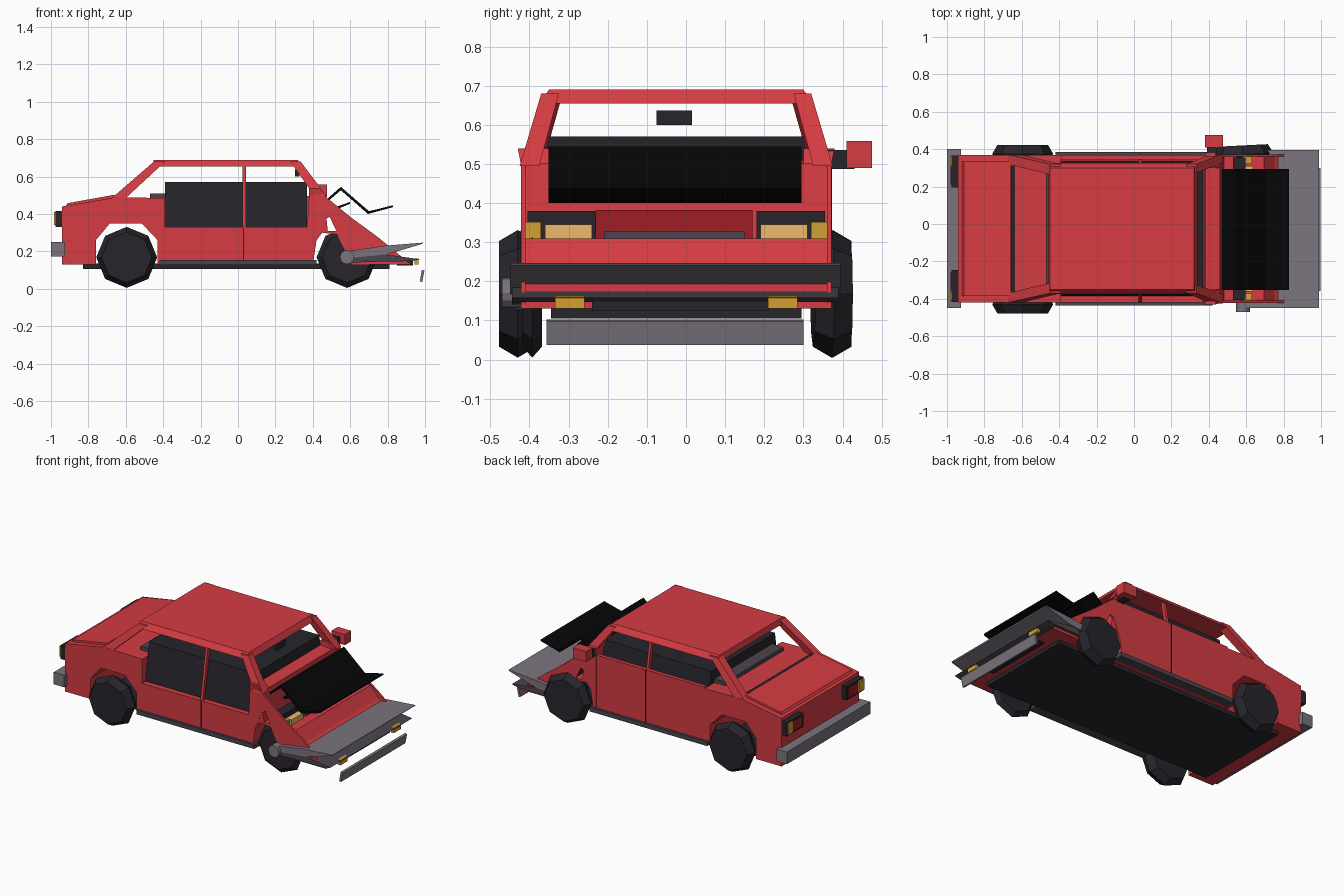
import bpy, bmesh, math
from mathutils import Matrix

CY = -0.025  # centre line of the car body


def material(name, rgb):
    m = bpy.data.materials.new(name)
    m.diffuse_color = (*rgb, 1)
    return m


RED = material("red_paint", (0.66, 0.045, 0.055))
DEEP = material("deep_red", (0.35, 0.012, 0.02))
DARK = material("dark_trim", (0.02, 0.018, 0.024))
BLACK = material("black", (0.002, 0.002, 0.002))
GREY = material("grey_metal", (0.2, 0.175, 0.21))
MID = material("mid_grey", (0.07, 0.06, 0.075))
AMBER = material("amber", (0.65, 0.35, 0.03))
LAMP = material("lamp", (0.85, 0.48, 0.15))


def finish(name, bm, mat):
    bmesh.ops.recalc_face_normals(bm, faces=bm.faces)
    me = bpy.data.meshes.new(name)
    bm.to_mesh(me)
    bm.free()
    me.materials.append(mat)
    ob = bpy.data.objects.new(name, me)
    bpy.context.collection.objects.link(ob)
    return ob


def prism(name, pts, y0, y1, mat):
    """Side (x, z) outline extruded across the car."""
    bm = bmesh.new()
    f = bm.faces.new([bm.verts.new((x, y0, z)) for x, z in pts])
    r = bmesh.ops.extrude_face_region(bm, geom=[f])
    vs = [v for v in r["geom"] if isinstance(v, bmesh.types.BMVert)]
    bmesh.ops.translate(bm, verts=vs, vec=(0, y1 - y0, 0))
    return finish(name, bm, mat)


def loft(name, low, high, mat):
    """Two horizontal rectangles (x0, x1, y0, y1, z) joined into a solid."""
    bm = bmesh.new()
    rings = []
    for x0, x1, y0, y1, z in (low, high):
        rings.append([bm.verts.new(p) for p in
                      ((x0, y0, z), (x1, y0, z), (x1, y1, z), (x0, y1, z))])
    a, b = rings
    bm.faces.new(a)
    bm.faces.new(b)
    for i in range(4):
        j = (i + 1) % 4
        bm.faces.new((a[i], a[j], b[j], b[i]))
    return finish(name, bm, mat)


def box(name, x0, x1, y0, y1, z0, z1, mat):
    return loft(name, (x0, x1, y0, y1, z0), (x0, x1, y0, y1, z1), mat)


def both(name, low, high, mat):
    """Loft on both sides; y is measured outwards from the centre line."""
    for s, side in ((-1, "right"), (1, "left")):
        a, b = [(r[0], r[1], CY + s * r[2], CY + s * r[3], r[4]) for r in (low, high)]
        loft(f"{side}_{name}", a, b, mat)


def both_box(name, x0, x1, y0, y1, z0, z1, mat):
    both(name, (x0, x1, y0, y1, z0), (x0, x1, y0, y1, z1), mat)


def wheel(name, x, y, half=0.048, tilt=0):
    """Eight-sided tyre with a ridged tread."""
    bm = bmesh.new()
    rings = []
    for dy, r in ((-half, 0.135), (0, 0.163), (half, 0.135)):
        rings.append([bm.verts.new((r * math.sin(k * math.pi / 4), dy,
                                    r * math.cos(k * math.pi / 4))) for k in range(8)])
    for a, b in zip(rings, rings[1:]):
        for i in range(8):
            j = (i + 1) % 8
            bm.faces.new((a[i], a[j], b[j], b[i]))
    bm.faces.new(rings[0])
    bm.faces.new(rings[2])
    bm.transform(Matrix.Translation((x, y, 0.168)) @ Matrix.Rotation(tilt, 4, 'Z'))
    finish(name, bm, DARK)


# Lower body with open wheel arches and an open engine bay
prism("body", [
    (-0.94, 0.13), (-0.76, 0.13), (-0.76, 0.26), (-0.685, 0.35), (-0.515, 0.35),
    (-0.43, 0.26), (-0.43, 0.13), (0.40, 0.13), (0.42, 0.26), (0.45, 0.30),
    (0.53, 0.29), (0.61, 0.13), (0.925, 0.13), (0.75, 0.24), (0.695, 0.31),
    (0.48, 0.31), (0.46, 0.50), (0.38, 0.51), (0.37, 0.33), (-0.39, 0.33),
    (-0.39, 0.485), (-0.65, 0.49), (-0.94, 0.44)], -0.42, 0.37, RED)
# Crushed front wings
for side, y in (("right", -0.422), ("left", 0.36)):
    prism(f"{side}_wing", [(0.38, 0.13), (0.40, 0.13), (0.42, 0.26), (0.465, 0.37),
                           (0.49, 0.385), (0.54, 0.28), (0.61, 0.13), (0.925, 0.13),
                           (0.75, 0.275), (0.60, 0.385), (0.46, 0.50), (0.38, 0.51)],
          y, y + 0.012, RED)
both("cowl_corner", (0.38, 0.465, 0.325, 0.397, 0.50), (0.38, 0.435, 0.325, 0.405, 0.54), RED)
# Upper doors on the left side only: the right side is torn open
box("left_upper_doors", -0.39, 0.38, 0.345, 0.37, 0.33, 0.495, RED)
prism("boot_lid", [(-0.92, 0.445), (-0.91, 0.458), (-0.66, 0.503), (-0.66, 0.48)],
      -0.385, 0.335, RED)
box("boot_seam", -0.657, -0.635, -0.36, 0.31, 0.48, 0.497, DARK)
box("parcel_shelf", -0.47, -0.38, -0.32, 0.27, 0.48, 0.51, MID)
box("floor", -0.83, 0.81, -0.345, 0.295, 0.105, 0.135, DARK)
both_box("sill", -0.42, 0.42, 0.35, 0.41, 0.128, 0.155, MID)
box("right_door_seam", 0.027, 0.033, -0.423, -0.41, 0.155, 0.33, DARK)
box("left_door_seam", 0.027, 0.033, 0.36, 0.373, 0.155, 0.495, DARK)

# Cabin
loft("interior", (-0.39, 0.37, -0.39, 0.34, 0.30), (-0.39, 0.37, -0.35, 0.30, 0.57), DARK)
loft("roof", (-0.46, 0.34, -0.375, 0.325, 0.655), (-0.45, 0.32, -0.35, 0.30, 0.69), RED)
both("windscreen_pillar", (0.41, 0.475, 0.35, 0.40, 0.495),
     (0.28, 0.335, 0.30, 0.345, 0.68), RED)
both("rear_pillar", (-0.675, -0.60, 0.345, 0.395, 0.485),
     (-0.45, -0.39, 0.29, 0.345, 0.68), RED)
both("door_pillar", (0.025, 0.042, 0.375, 0.395, 0.33),
     (0.025, 0.042, 0.315, 0.34, 0.665), RED)
box("inside_mirror", 0.305, 0.33, -0.075, 0.015, 0.60, 0.637, DARK)
box("mirror_stem", 0.39, 0.44, 0.36, 0.43, 0.487, 0.535, DARK)
box("door_mirror", 0.38, 0.475, 0.41, 0.475, 0.49, 0.558, RED)

# Buckled bonnet sheet
prism("bonnet", [(0.47, 0.475), (0.55, 0.545), (0.70, 0.415), (0.83, 0.447),
                 (0.83, 0.437), (0.695, 0.40), (0.55, 0.527), (0.48, 0.467)],
      -0.352, 0.295, BLACK)
prism("bonnet_hinge", [(0.53, 0.44), (0.60, 0.465), (0.60, 0.455), (0.54, 0.43)],
      -0.30, 0.25, BLACK)

# Nose: grille and lamps standing in the bay
box("grille", 0.55, 0.59, -0.23, 0.17, 0.31, 0.382, DEEP)
box("grille_bar", 0.58, 0.63, -0.21, 0.15, 0.308, 0.328, MID)
both_box("lamp_housing", 0.53, 0.595, 0.205, 0.38, 0.31, 0.38, DARK)
both_box("headlamp", 0.58, 0.635, 0.215, 0.335, 0.31, 0.345, LAMP)
both_box("corner_lamp", 0.58, 0.63, 0.345, 0.392, 0.31, 0.352, AMBER)

# Split and torn front bumper
prism("front_bumper_upper", [(0.58, 0.20), (0.78, 0.23), (0.99, 0.247), (0.985, 0.24),
                             (0.80, 0.185), (0.60, 0.165)], -0.45, 0.395, GREY)
prism("front_bumper_lower", [(0.58, 0.17), (0.78, 0.185), (0.97, 0.158), (0.93, 0.148),
                             (0.75, 0.145), (0.60, 0.14)], -0.445, 0.39, MID)
prism("lower_grille", [(0.85, 0.125), (0.935, 0.125), (0.935, 0.16), (0.85, 0.16)],
      -0.24, 0.215, DARK)
both_box("indicator", 0.945, 0.965, 0.235, 0.31, 0.13, 0.163, AMBER)
prism("hanging_strip", [(0.972, 0.04), (0.985, 0.037), (0.997, 0.098), (0.983, 0.102)],
      -0.357, 0.30, GREY)
bm = bmesh.new()
bmesh.ops.create_cone(bm, cap_ends=True, segments=12, radius1=0.038, radius2=0.038, depth=0.05,
                      matrix=Matrix.Translation((0.583, -0.445, 0.17))
                      @ Matrix.Rotation(math.pi / 2, 4, 'X'))
finish("bumper_end", bm, GREY)

# Rear bumper and lamps
box("rear_bumper", -1.0, -0.925, -0.45, 0.40, 0.172, 0.25, GREY)
both_box("tail_lamp_housing", -0.975, -0.935, 0.22, 0.392, 0.33, 0.417, DARK)
both_box("tail_lamp", -0.98, -0.94, 0.235, 0.33, 0.342, 0.405, DEEP)
both_box("tail_indicator", -0.985, -0.94, 0.335, 0.385, 0.34, 0.41, AMBER)

# Wheels
wheel("rear_right_wheel", -0.595, -0.43)
wheel("rear_left_wheel", -0.595, 0.375)
wheel("front_right_wheel", 0.583, -0.393, 0.025)
wheel("front_left_wheel", 0.583, 0.372, 0.048, 0.05)
